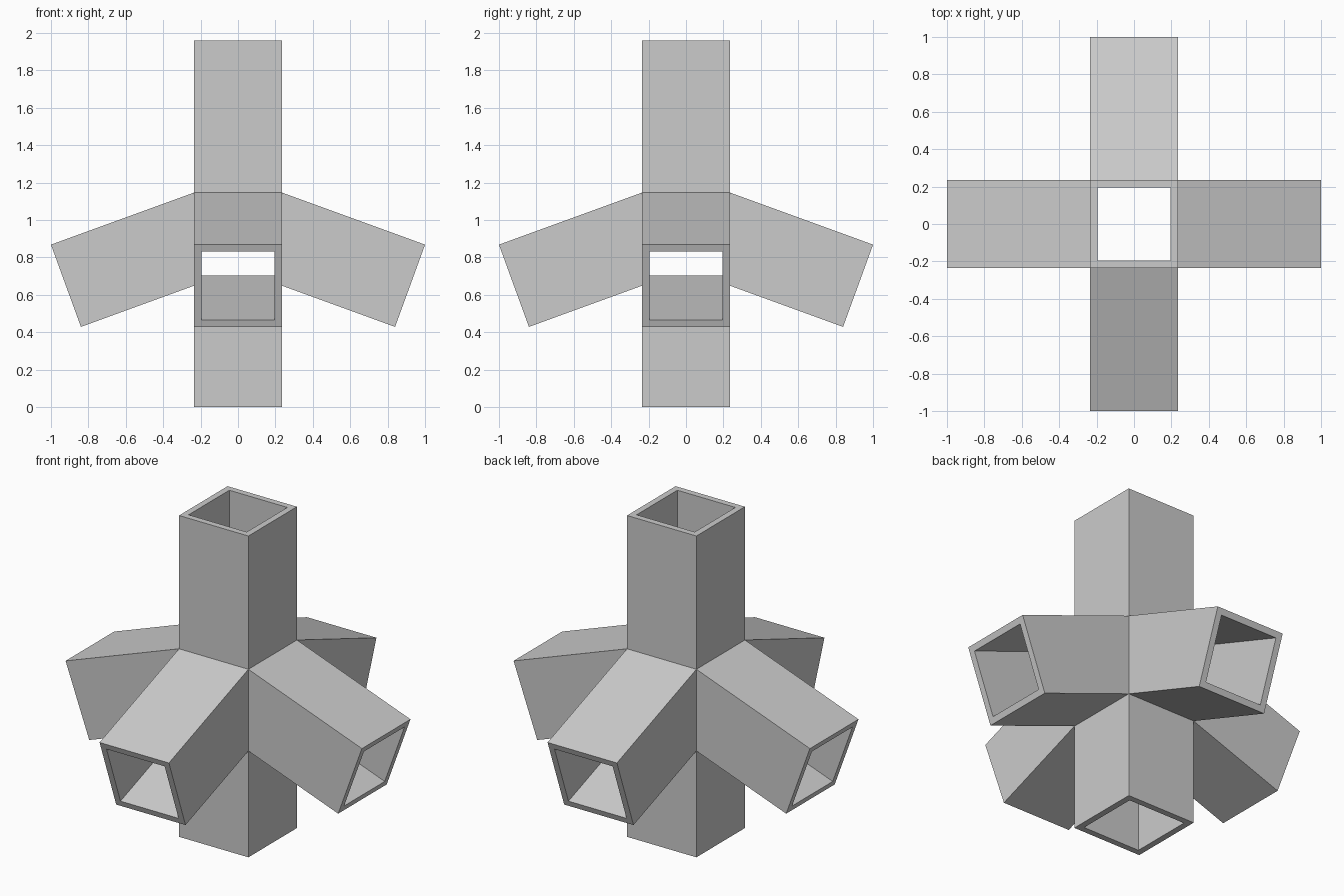
import bpy
import bmesh
from math import radians, tan, sin, cos
from mathutils import Matrix, Vector

cube = bpy.data.objects.get("Cube")
if cube:
    bpy.data.objects.remove(cube, do_unlink=True)

HALF = 0.234        # half width of every tube
WALL = 0.038        # wall thickness
TOP = 1.96
ROOF = 1.147        # height where an arm's roof meets the column
REACH = 1.0         # arm's upper tip corner
TILT = radians(20)  # downward slope of the arms

grey = bpy.data.materials.new("plain_grey")
grey.use_nodes = True
colour = (0.6, 0.6, 0.6, 1)
grey.diffuse_color = colour
grey.node_tree.nodes["Principled BSDF"].inputs["Base Color"].default_value = colour

bm = bmesh.new()


def level_ring(r, z):
    """Square ring of the upright column."""
    return [Vector((x * r, y * r, z)) for x, y in ((-1, -1), (1, -1), (1, 1), (-1, 1))]


def upright_ring(r, x_low, x_high, low, high):
    """Rectangular ring across a side arm pointing to +x."""
    return [Vector((x_low, -r, low)), Vector((x_low, r, low)),
            Vector((x_high, r, high)), Vector((x_high, -r, high))]


def bridge(a, b):
    """Join two four-cornered rings with quads."""
    for i in range(4):
        j = (i + 1) % 4
        bm.faces.new([bm.verts.new(p) for p in (a[i], a[j], b[j], b[i])])


def arm_rings(inset):
    """Root and tip rings of the outer (inset 0) or inner arm skin."""
    r = HALF - inset
    depth = 2 * HALF
    tip_z = ROOF - (REACH - HALF) * tan(TILT)

    def tip_point(d):
        return REACH - d * sin(TILT), tip_z - d * cos(TILT)

    def root_height(d):
        x, z = tip_point(d)
        return z + (x - r) * tan(TILT)

    near, far = inset, depth - inset
    (xh, zh), (xl, zl) = tip_point(near), tip_point(far)
    root = upright_ring(r, r, r, root_height(far), root_height(near))
    return root, upright_ring(r, xl, xh, zl, zh)


# Outer and inner skins share the same construction
ends = []
for inset in (0, WALL):
    r = HALF - inset
    root, tip = arm_rings(inset)
    top, bottom = level_ring(r, TOP), level_ring(r, 0)
    bridge(top, level_ring(r, root[2].z))
    bridge(bottom, level_ring(r, root[0].z))
    tips = []
    for k in range(4):
        turn = Matrix.Rotation(k * radians(90), 3, "Z")
        bridge([turn @ p for p in root], [turn @ p for p in tip])
        tips.append([turn @ p for p in tip])
    ends.append([top, bottom] + tips)

# Rims closing the wall thickness at all six openings
for outer, inner in zip(*ends):
    bridge(outer, inner)

bmesh.ops.remove_doubles(bm, verts=bm.verts, dist=0.0005)
bmesh.ops.recalc_face_normals(bm, faces=bm.faces)

mesh = bpy.data.meshes.new("six_way_tube_connector")
bm.to_mesh(mesh)
bm.free()
mesh.materials.append(grey)
bpy.context.collection.objects.link(bpy.data.objects.new("six_way_tube_connector", mesh))
